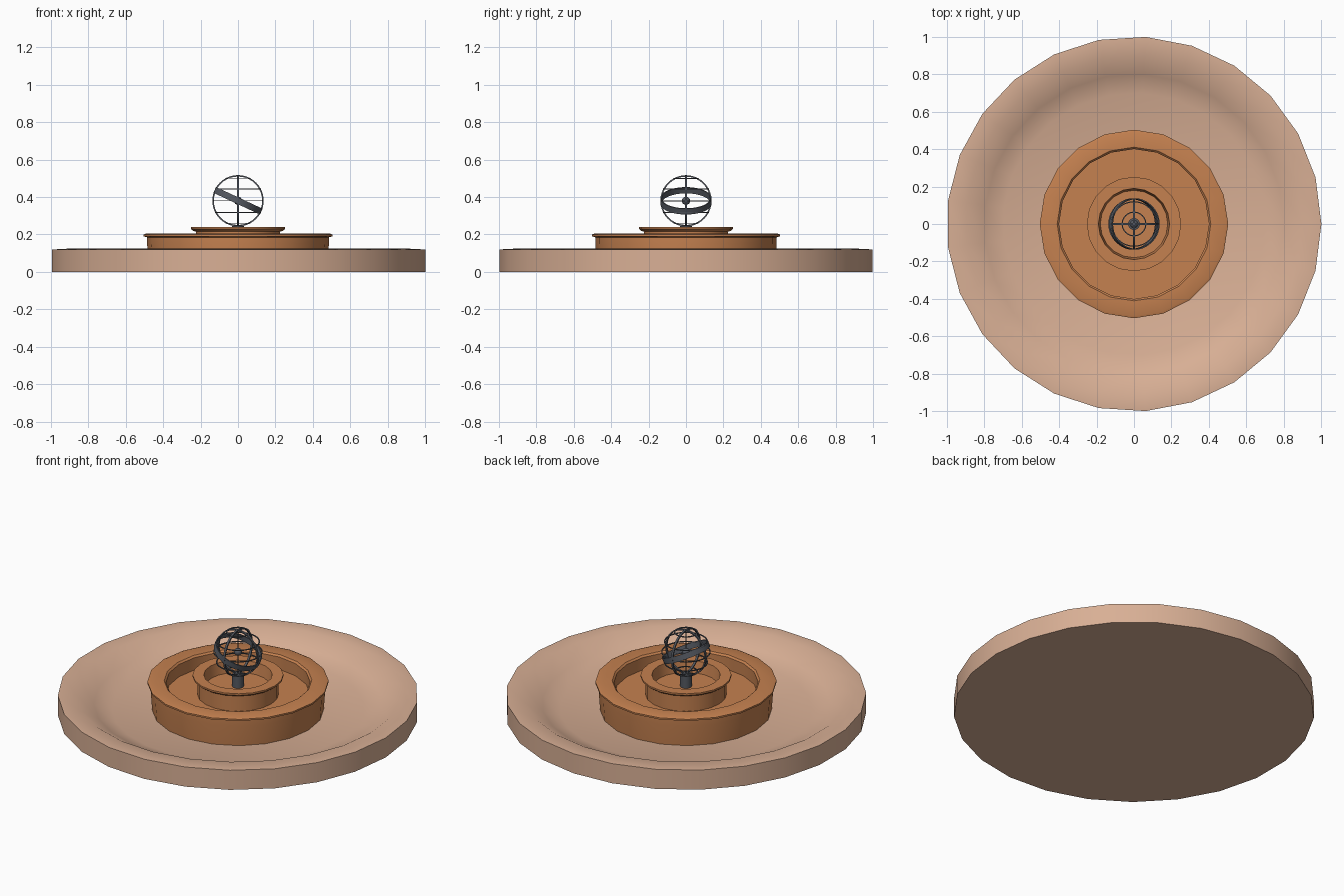
import bpy, bmesh
from math import pi, sin, cos, radians, sqrt
from mathutils import Matrix

if "Cube" in bpy.data.objects:
    bpy.data.objects.remove(bpy.data.objects["Cube"], do_unlink=True)


def material(name, rgb):
    m = bpy.data.materials.new(name)
    m.use_nodes = True
    m.diffuse_color = (*rgb, 1)
    bsdf = next(n for n in m.node_tree.nodes if n.type == 'BSDF_PRINCIPLED')
    bsdf.inputs["Base Color"].default_value = (*rgb, 1)
    return m


stone = material("pale_stone", (0.69, 0.43, 0.30))
clay = material("terracotta", (0.56, 0.22, 0.08))
metal = material("dark_metal", (0.09, 0.10, 0.12))


def finish(bm, name, mat, matrix=Matrix(), angle=35):
    bmesh.ops.remove_doubles(bm, verts=bm.verts, dist=1e-5)
    bmesh.ops.recalc_face_normals(bm, faces=bm.faces)
    bm.transform(matrix)
    mesh = bpy.data.meshes.new(name)
    bm.to_mesh(mesh)
    bm.free()
    mesh.materials.append(mat)
    ob = bpy.data.objects.new(name, mesh)
    bpy.context.collection.objects.link(ob)
    bpy.ops.object.select_all(action='DESELECT')
    ob.select_set(True)
    bpy.context.view_layer.objects.active = ob
    bpy.ops.object.shade_smooth_by_angle(angle=radians(angle))
    return ob


def lathe(name, profile, sides, mat, matrix=Matrix(), closed=False, angle=35):
    """Revolve an (r, z) profile around z."""
    bm = bmesh.new()
    rings = []
    for r, z in profile:
        if r == 0:
            rings.append([bm.verts.new((0, 0, z))] * sides)
        else:
            rings.append([bm.verts.new((r * cos(2 * pi * i / sides),
                                        r * sin(2 * pi * i / sides), z))
                          for i in range(sides)])
    pairs = list(zip(rings, rings[1:]))
    if closed:
        pairs.append((rings[-1], rings[0]))
    for a, b in pairs:
        for i in range(sides):
            j = (i + 1) % sides
            corners = list(dict.fromkeys((a[i], a[j], b[j], b[i])))
            bm.faces.new(corners)
    return finish(bm, name, mat, matrix, angle)


def hoop(name, radius, width, thick, matrix, sides=40):
    """Flat band of rectangular section."""
    w, inner = width / 2, radius - thick
    section = [(inner, -w), (radius, -w), (radius, w), (inner, w)]
    lathe(name, section, sides, metal, matrix, closed=True)


# Wide shallow dish
lathe("dish", [(0, 0), (1, 0), (1, .12), (.9, .125), (.8, .065),
               (.7, .03), (0, .02)], 25, stone, angle=50)

# Large lower basin with an overhanging rim
lathe("lower_basin", [(0, .01), (.475, .01), (.485, .15), (.485, .185),
                      (.503, .19), (.503, .2), (.49, .205), (.41, .205),
                      (.4, .195), (.4, .12), (0, .12)], 20, clay)

# Small upper basin
lathe("upper_basin", [(0, .11), (.225, .11), (.225, .215), (.24, .22),
                      (.252, .23), (.252, .24), (.19, .24),
                      (.18, .17), (0, .17)], 20, clay)

# Pedestal under the globe
lathe("pedestal", [(0, .16), (.032, .16), (.032, .245), (0, .25)], 20, metal)

# Open globe: meridians, parallels and a tilted band
R = .137
center = Matrix.Translation((0, 0, .38))
for name, axis in (("meridian_front", 'X'), ("meridian_side", 'Y')):
    hoop(name, R, .012, .008, center @ Matrix.Rotation(pi / 2, 4, axis))

for name, h in (("equator", 0), ("upper_parallel", .063),
                ("lower_parallel", -.063), ("upper_polar_ring", .12),
                ("lower_polar_ring", -.12)):
    hoop(name, sqrt(R * R - h * h), .005, .006,
         center @ Matrix.Translation((0, 0, h)))

hoop("tilted_band", R, .034, .006,
     center @ Matrix.Rotation(radians(25), 4, 'Y'))

# Ball in the middle of the globe
bm = bmesh.new()
bmesh.ops.create_uvsphere(bm, u_segments=20, v_segments=12, radius=.022)
finish(bm, "core_ball", metal, center)
lathe("axis_rod", [(0, -R), (.003, -R), (.003, R), (0, R)], 8, metal, center)
